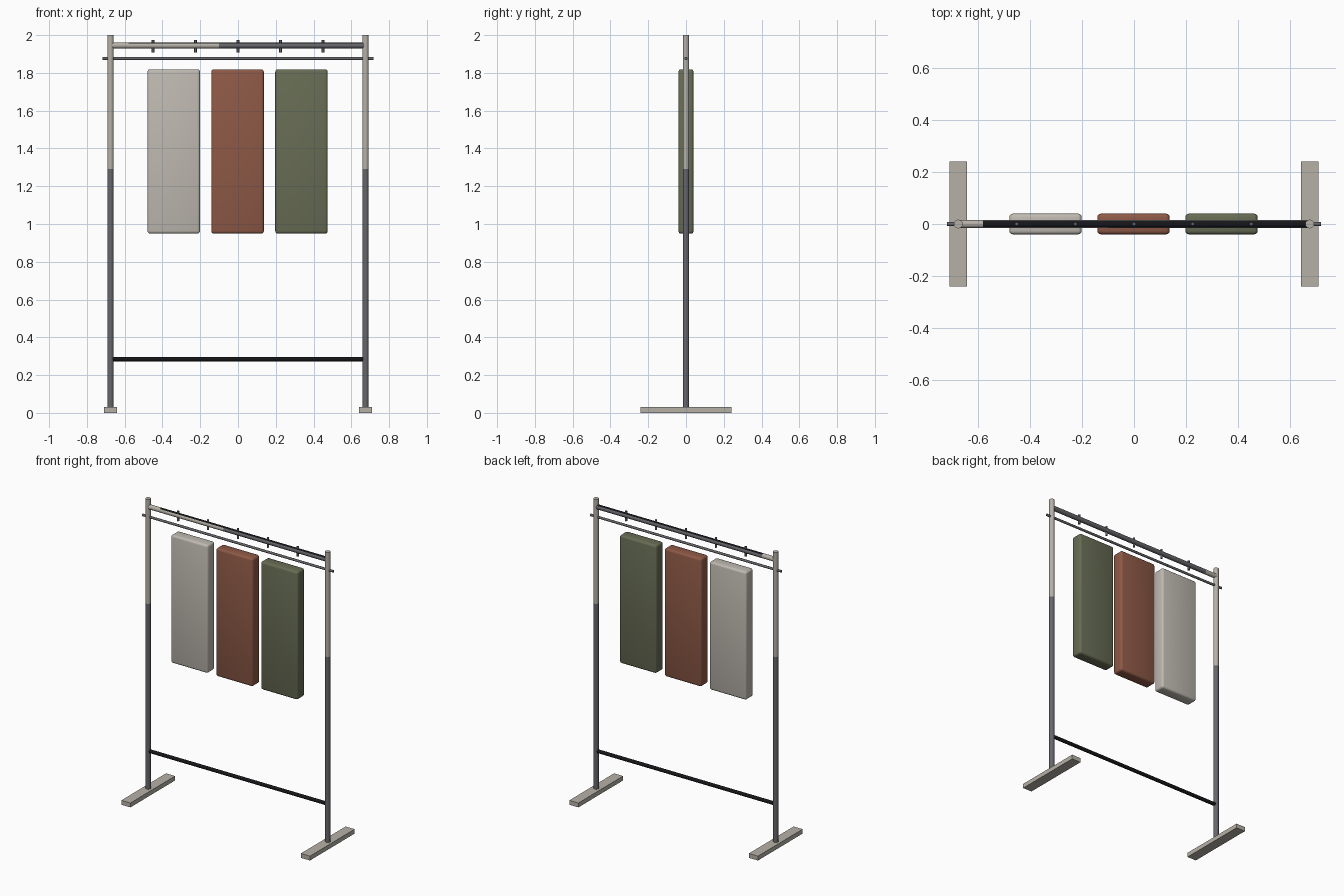
import bpy
import bmesh
from math import pi
from mathutils import Matrix, Vector

cube = bpy.data.objects.get("Cube")
if cube:
    bpy.data.objects.remove(cube, do_unlink=True)


def material(name, r, g, b):
    mat = bpy.data.materials.new(name)
    mat.use_nodes = True
    mat.diffuse_color = (r, g, b, 1)
    bsdf = mat.node_tree.nodes["Principled BSDF"]
    bsdf.inputs["Base Color"].default_value = (r, g, b, 1)
    bsdf.inputs["Roughness"].default_value = 0.6
    return mat


WARM = material("warm grey paint", 0.47, 0.44, 0.39)
LINEN = material("linen cloth", 0.52, 0.49, 0.44)
RUST = material("rust cloth", 0.27, 0.10, 0.062)
OLIVE = material("olive cloth", 0.135, 0.15, 0.088)
STEEL = material("dark steel", 0.135, 0.135, 0.15)
BLACK = material("black steel", 0.008, 0.008, 0.01)


def finish(name, bm, mats, smooth=True):
    mesh = bpy.data.meshes.new(name)
    bm.to_mesh(mesh)
    bm.free()
    for mat in mats:
        mesh.materials.append(mat)
    obj = bpy.data.objects.new(name, mesh)
    bpy.context.collection.objects.link(obj)
    if smooth:
        bpy.ops.object.select_all(action="DESELECT")
        bpy.context.view_layer.objects.active = obj
        obj.select_set(True)
        bpy.ops.object.shade_smooth_by_angle(angle=pi / 5)
    return obj


def rod(name, start, end, radius, mats, sides=16, cuts=(), rule=None):
    """Capped tube from start to end, cut across at the given points."""
    start, end = Vector(start), Vector(end)
    axis = end - start
    turn = axis.to_track_quat("Z", "Y").to_matrix().to_4x4()
    bm = bmesh.new()
    bmesh.ops.create_cone(bm, cap_ends=True, segments=sides,
                          radius1=radius, radius2=radius, depth=axis.length,
                          matrix=Matrix.Translation((start + end) / 2) @ turn)
    for point in cuts:
        bmesh.ops.bisect_plane(bm, geom=bm.verts[:] + bm.edges[:] + bm.faces[:],
                               plane_co=point, plane_no=axis.normalized())
    bm.normal_update()
    if rule:
        for face in bm.faces:
            face.material_index = rule(face.calc_center_median(), face.normal)
    return finish(name, bm, mats)


def box(name, center, size, mats, bevel=0):
    bm = bmesh.new()
    bmesh.ops.create_cube(bm, size=1, matrix=Matrix.Translation(center)
                          @ Matrix.Diagonal((*size, 1)))
    if bevel:
        bmesh.ops.bevel(bm, geom=bm.edges[:], offset=bevel, segments=3,
                        profile=0.5, affect="EDGES")
    return finish(name, bm, mats, smooth=bevel > 0)


# Feet and two-tone uprights
POST_X = 0.675
SPLIT = 1.29
for side, sign in (("left", 1), ("right", -1)):
    x = sign * POST_X
    box(side + "_foot", (x, 0, 0.015), (0.068, 0.48, 0.03), [WARM])
    rod(side + "_upright", (x, 0, 0.002), (x, 0, 2), 0.017, [STEEL, WARM],
        cuts=[(x, 0, SPLIT)], rule=lambda c, n: int(c.z > SPLIT))


# Hanging rail: worn light on the front right, black along the top
def rail_tone(c, n):
    if n.z > 0.75 and c.x > -0.58:
        return 2
    if c.x < -0.58 or (c.x < -0.1 and n.y < -0.1):
        return 1
    return 0


rod("hanging_rail", (-POST_X, 0, 1.945), (POST_X, 0, 1.945), 0.016,
    [STEEL, WARM, BLACK], cuts=[(-0.58, 0, 0), (-0.1, 0, 0)], rule=rail_tone)

# Thin lower rod and bottom stretcher
rod("thin_rod", (-0.718, 0, 1.876), (0.718, 0, 1.876), 0.008, [STEEL], sides=12)
rod("bottom_stretcher", (-POST_X, 0, 0.285), (POST_X, 0, 0.285), 0.012, [BLACK])

# Hanger pegs through the rail
for i in range(5):
    x = (i - 2) * 0.225
    rod(f"hanger_peg_{i + 1}", (x, 0, 1.907), (x, 0, 1.975), 0.007, [STEEL], sides=12)

# Hanging garments
for name, x, mat in (("linen", -0.34, LINEN), ("rust", -0.002, RUST), ("olive", 0.336, OLIVE)):
    box(name + "_garment", (x, 0, 1.384), (0.278, 0.08, 0.87), [mat], bevel=0.014)
